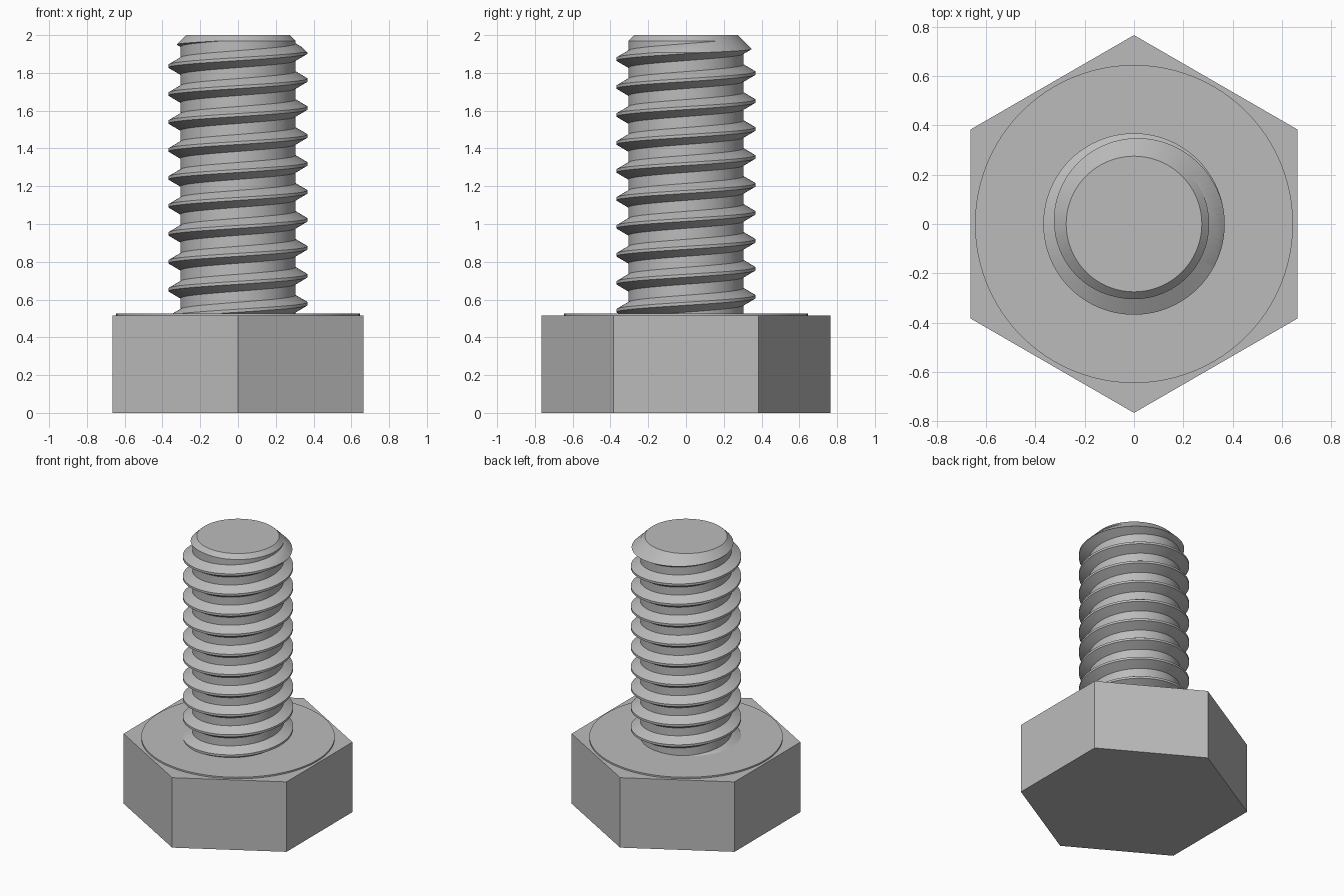
import bpy
import bmesh
import math
from math import cos, sin, pi

cube = bpy.data.objects.get("Cube")
if cube:
    bpy.data.objects.remove(cube, do_unlink=True)

# Single steel grey material
steel = bpy.data.materials.new("steel grey")
steel.use_nodes = True
GREY = (0.5, 0.5, 0.5, 1)
steel.diffuse_color = GREY
steel.node_tree.nodes["Principled BSDF"].inputs["Base Color"].default_value = GREY

HEAD_TOP, COLLAR_TOP, TOP = 0.515, 0.526, 2.0
ROOT, CREST, PITCH = 0.305, 0.368, 0.148
CREST_Z = 1.91          # height of a crest on the +x side
SIDES = 96


def make_object(name, bm):
    bmesh.ops.recalc_face_normals(bm, faces=bm.faces)
    mesh = bpy.data.meshes.new(name)
    bm.to_mesh(mesh)
    bm.free()
    mesh.materials.append(steel)
    obj = bpy.data.objects.new(name, mesh)
    bpy.context.collection.objects.link(obj)
    return obj


def lathe(name, profile, sides, start=0.0):
    """Closed solid of revolution through (radius, z) rings."""
    bm = bmesh.new()
    rings = [[bm.verts.new((r * cos(start + 2 * pi * i / sides),
                            r * sin(start + 2 * pi * i / sides), z))
              for i in range(sides)] for r, z in profile]
    for low, high in zip(rings, rings[1:]):
        for i in range(sides):
            j = (i + 1) % sides
            bm.faces.new((low[i], low[j], high[j], high[i]))
    bm.faces.new(rings[0][::-1])
    bm.faces.new(rings[-1])
    return make_object(name, bm)


def select_only(obj):
    bpy.ops.object.select_all(action='DESELECT')
    obj.select_set(True)
    bpy.context.view_layer.objects.active = obj


def smooth(obj, angle):
    select_only(obj)
    bpy.ops.object.shade_smooth_by_angle(angle=math.radians(angle))


# Hexagonal head with corners on the y axis, and the thin round collar on it
lathe("hex_head", [(0.766, 0), (0.766, HEAD_TOP)], 6, pi / 2)
collar = lathe("head_collar", [(0.645, HEAD_TOP - 0.02), (0.645, COLLAR_TOP)], SIDES)
smooth(collar, 30)

# Threaded shank: one right-handed helical ridge, longer than needed at both ends
ridge = [(CREST, -0.008), (CREST, 0.008), (ROOT, 0.045), (ROOT, PITCH - 0.045)]
turns = 13
bm = bmesh.new()
columns = []
for i in range(SIDES):
    a = 2 * pi * i / SIDES
    columns.append([bm.verts.new((r * cos(a), r * sin(a),
                                  CREST_Z + PITCH * (k + 2 - turns + i / SIDES) + dz))
                    for k in range(turns) for r, dz in ridge])
step = len(ridge)
for i in range(SIDES):
    here = columns[i]
    # the last column meets the first one, one pitch higher
    there = columns[i + 1] if i + 1 < SIDES else columns[0][step:]
    for j in range(min(len(here), len(there)) - 1):
        bm.faces.new((here[j], there[j], there[j + 1], here[j + 1]))
# Close both ends with a fan to the axis
edges = [e for e in bm.edges if e.is_boundary]
ends = [bm.verts.new((0, 0, z)) for z in (0.2, 2.3)]
for e in edges:
    upper = sum(v.co.z for v in e.verts) > 2.4
    bm.faces.new((e.verts[0], e.verts[1], ends[upper]))
shank = make_object("threaded_shank", bm)

# Trim the shank to length and chamfer its tip
trim = lathe("trim_helper", [(0.6, 0.45), (0.6, TOP - 0.325), (0.275, TOP)], SIDES)
trim.hide_render = True
cut = shank.modifiers.new("trim", 'BOOLEAN')
cut.operation = 'INTERSECT'
cut.solver = 'EXACT'
cut.object = trim
select_only(shank)
bpy.ops.object.modifier_apply(modifier=cut.name)
bpy.data.objects.remove(trim, do_unlink=True)
smooth(shank, 25)
